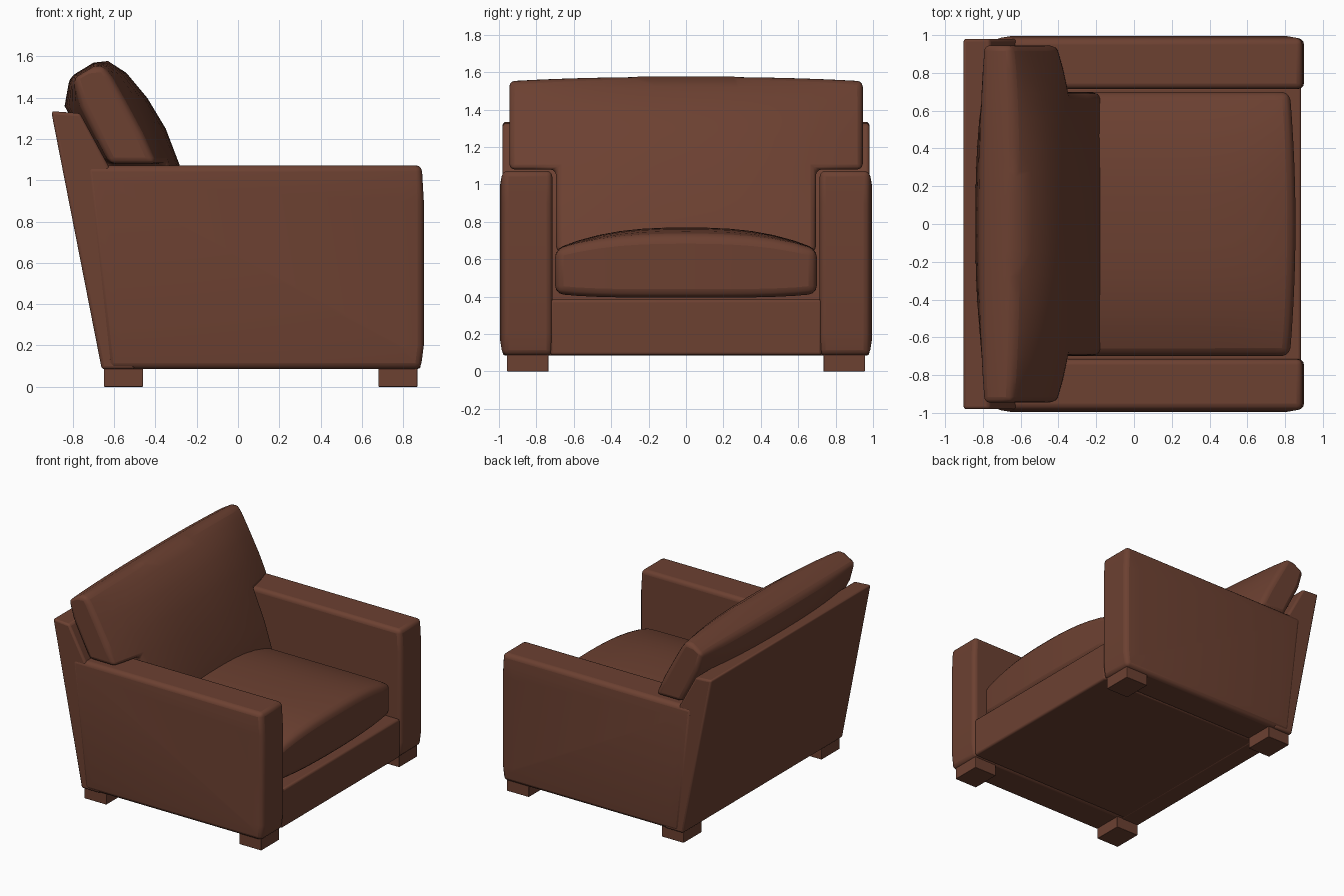
import bpy
import bmesh
import math

cube = bpy.data.objects.get("Cube")
if cube:
    bpy.data.objects.remove(cube, do_unlink=True)

leather = bpy.data.materials.new("brown_leather")
leather.use_nodes = True
COLOUR = (0.15, 0.052, 0.031, 1)
leather.diffuse_color = COLOUR
leather.node_tree.nodes["Principled BSDF"].inputs["Base Color"].default_value = COLOUR


def finish(name, bm, bevel, segments=3):
    """Turn a bmesh into a softly bevelled, smooth-shaded object."""
    bmesh.ops.recalc_face_normals(bm, faces=bm.faces)
    mesh = bpy.data.meshes.new(name)
    bm.to_mesh(mesh)
    bm.free()
    mesh.materials.append(leather)
    obj = bpy.data.objects.new(name, mesh)
    bpy.context.collection.objects.link(obj)
    mod = obj.modifiers.new("soft_edges", "BEVEL")
    mod.width = bevel
    mod.segments = segments
    mod.limit_method = "ANGLE"
    mod.angle_limit = math.radians(40)
    bpy.ops.object.select_all(action="DESELECT")
    obj.select_set(True)
    bpy.context.view_layer.objects.active = obj
    bpy.ops.object.shade_smooth_by_angle(angle=math.radians(40))
    return obj


def extruded(name, profile, y0, y1, bevel, padded_side=0):
    """Extrude an xz profile along y; optionally puff out one end face."""
    bm = bmesh.new()
    rings = [[bm.verts.new((x, y, z)) for x, z in profile] for y in (y0, y1)]
    ends = [bm.faces.new(r) for r in rings]
    n = len(profile)
    for i in range(n):
        j = (i + 1) % n
        bm.faces.new((rings[0][i], rings[0][j], rings[1][j], rings[1][i]))
    bmesh.ops.recalc_face_normals(bm, faces=bm.faces)
    if padded_side:
        outer = max(ends, key=lambda f: padded_side * f.calc_center_median().y)
        bmesh.ops.inset_region(bm, faces=[outer], thickness=0.12, depth=0.015)
    return finish(name, bm, bevel)


def cushion(name, us, ys, keep, near, far, bevel):
    """Closed solid between two grid surfaces, with walls around the rim."""
    bm = bmesh.new()
    layers = ({}, {})

    def vert(layer, key):
        if key not in layers[layer]:
            layers[layer][key] = bm.verts.new((near, far)[layer](*key))
        return layers[layer][key]

    border = {}
    for u0, u1 in zip(us, us[1:]):
        for y0, y1 in zip(ys, ys[1:]):
            if not keep((u0 + u1) / 2, (y0 + y1) / 2):
                continue
            cell = [(u0, y0), (u1, y0), (u1, y1), (u0, y1)]
            bm.faces.new([vert(0, k) for k in cell])
            bm.faces.new([vert(1, k) for k in reversed(cell)])
            for a, b in zip(cell, cell[1:] + cell[:1]):
                if (b, a) in border:
                    del border[(b, a)]
                else:
                    border[(a, b)] = True
    for a, b in border:
        bm.faces.new((vert(0, b), vert(0, a), vert(1, a), vert(1, b)))
    return finish(name, bm, bevel)


# Sloping back frame with its two raised wings
extruded("back_frame",
         [(-0.66, 0.085), (-0.905, 1.335), (-0.765, 1.325), (-0.63, 1.075),
          (-0.5, 0.7), (-0.5, 0.085)], -0.98, 0.98, 0.015)

# Arms
ARM = [(-0.63, 0.085), (0.885, 0.085), (0.9, 0.2), (0.9, 0.9),
       (0.89, 1.073), (-0.74, 1.073)]
for side, label in ((1, "left"), (-1, "right")):
    extruded(label + "_arm", ARM, side * 0.715, side * 0.98, 0.03, side)

# Seat base
extruded("seat_base", [(-0.6, 0.087), (0.885, 0.087), (0.885, 0.385), (-0.6, 0.385)],
         -0.725, 0.725, 0.015)


# Seat cushion, crowned on top and bowed at the front
def seat_point(x, y, z):
    bow = 0.03 * (y / 0.7) ** 2 if x > 0.8 else 0
    return (x - bow, y, z)


def seat_top(x, y):
    dome = 1 - abs(y / 0.7) ** 2.6
    drop = 1 - 0.35 * max(0, (x - 0.2) / 0.65) ** 4
    return seat_point(x, y, 0.655 + 0.115 * dome * drop)


def seat_bottom(x, y):
    return seat_point(x, y, 0.395 + 0.02 * abs(y / 0.7) ** 4)


cushion("seat_cushion", [-0.45 + 1.305 * i / 12 for i in range(13)],
        [-0.7 + 1.4 * i / 12 for i in range(13)],
        lambda u, y: True, seat_top, seat_bottom, 0.045)

# Back cushion rows: front centre, front edge, rear centre, rear edge, each (x, z)
ROWS = [
    ((-0.15, 0.64), (-0.2, 0.64), (-0.48, 0.64), (-0.48, 0.64)),
    ((-0.2, 0.86), (-0.3, 0.86), (-0.55, 0.86), (-0.55, 0.86)),
    ((-0.285, 1.08), (-0.4, 1.08), (-0.65, 1.08), (-0.62, 1.08)),
    ((-0.35, 1.25), (-0.47, 1.23), (-0.76, 1.21), (-0.68, 1.2)),
    ((-0.44, 1.4), (-0.55, 1.38), (-0.84, 1.36), (-0.76, 1.36)),
    ((-0.54, 1.52), (-0.615, 1.5), (-0.815, 1.5), (-0.8, 1.49)),
    ((-0.63, 1.578), (-0.65, 1.555), (-0.7, 1.57), (-0.7, 1.55)),
]
NECK, WIDE = 0.695, 0.945


def back_surface(offset):
    def point(row, y):
        centre, edge = ROWS[row][offset:offset + 2]
        t = abs(y / WIDE) ** 2.5
        return (centre[0] + t * (edge[0] - centre[0]), y,
                centre[1] + t * (edge[1] - centre[1]))
    return point


half = [NECK * i / 5 for i in range(1, 6)] + [0.82, WIDE]
columns = [-y for y in reversed(half)] + [0] + half
cushion("back_cushion", list(range(len(ROWS))), columns,
        lambda row, y: row > 2 or abs(y) < NECK,
        back_surface(0), back_surface(2), 0.03)

# Feet
for x, end in ((0.68, "front"), (-0.65, "rear")):
    for side, label in ((1, "left"), (-1, "right")):
        extruded(f"{end}_{label}_foot",
                 [(x, 0), (x + 0.19, 0), (x + 0.19, 0.1), (x, 0.1)],
                 side * 0.735, side * 0.957, 0.004)
